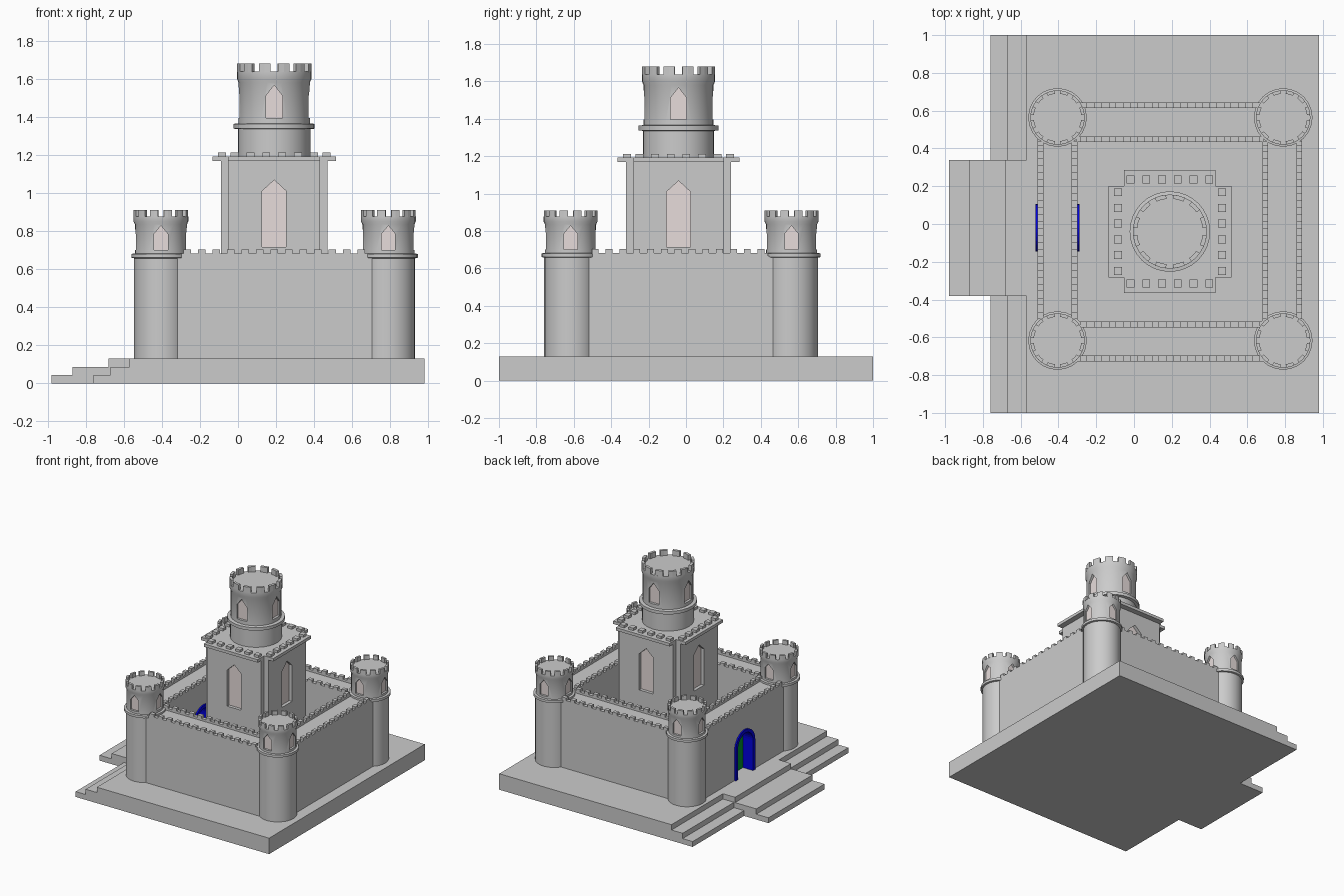
import bpy, bmesh
from math import pi, cos, sin
from mathutils import Matrix, Vector

if "Cube" in bpy.data.objects:
    bpy.data.objects.remove(bpy.data.objects["Cube"])


def material(name, col):
    m = bpy.data.materials.new(name)
    m.diffuse_color = (*col, 1)
    m.use_nodes = True
    m.node_tree.nodes["Principled BSDF"].inputs["Base Color"].default_value = m.diffuse_color
    return m


PINK = material("window_pink", (0.80, 0.72, 0.71))
BLUE = material("gate_blue", (0.0, 0.0, 0.75))
GREEN = material("door_green", (0.0, 0.30, 0.03))


def finish(name, bm, mat=None, smooth=False):
    bmesh.ops.recalc_face_normals(bm, faces=bm.faces)
    me = bpy.data.meshes.new(name)
    bm.to_mesh(me)
    bm.free()
    ob = bpy.data.objects.new(name, me)
    bpy.context.collection.objects.link(ob)
    if mat:
        me.materials.append(mat)
    if smooth:
        bpy.ops.object.select_all(action='DESELECT')
        ob.select_set(True)
        bpy.context.view_layer.objects.active = ob
        bpy.ops.object.shade_smooth_by_angle(angle=0.5)
    return ob


def prism(bm, pts, vec):
    """Extrude a closed 3D outline along vec."""
    a = [bm.verts.new(p) for p in pts]
    b = [bm.verts.new(Vector(p) + Vector(vec)) for p in pts]
    bm.faces.new(a)
    bm.faces.new(b[::-1])
    for i in range(len(a)):
        j = (i + 1) % len(a)
        bm.faces.new((a[i], a[j], b[j], b[i]))


def box(bm, x0, x1, y0, y1, z0, z1):
    prism(bm, [(x0, y0, z0), (x1, y0, z0), (x1, y1, z0), (x0, y1, z0)], (0, 0, z1 - z0))


def plus(bm, cx, cy, a, b, z0, z1):
    """Square with notched corners: reach a, arm half width b."""
    p = [(a, -b), (a, b), (b, b), (b, a), (-b, a), (-b, b), (-a, b), (-a, -b),
         (-b, -b), (-b, -a), (b, -a), (b, -b)]
    prism(bm, [(cx + x, cy + y, z0) for x, y in p], (0, 0, z1 - z0))


def cut(ob, cutter):
    cutter.hide_render = True
    cutter.hide_viewport = True
    cutter.display_type = 'WIRE'
    m = ob.modifiers.new("cut", 'BOOLEAN')
    m.operation = 'DIFFERENCE'
    m.solver = 'EXACT'
    m.object = cutter


def windows(ob, name, cx, cy, face, depth, hw, z0, z1, z2):
    """Pointed windows recessed into all four sides, each with a pane."""
    cutter, pane = bmesh.new(), bmesh.new()
    for k in range(4):
        R = Matrix.Translation((cx, cy, 0)) @ Matrix.Rotation(k * pi / 2, 4, 'Z')
        for bm, far, near, g in ((cutter, face - depth, face + .05, 0),
                                 (pane, face - depth - .01, face - depth + .004, .002)):
            w = hw + g
            prof = [(-w, z0 - g), (w, z0 - g), (w, z1), (0, z2 + g), (-w, z1)]
            prism(bm, [R @ Vector((u, -far, z)) for u, z in prof],
                  R.to_3x3() @ Vector((0, far - near, 0)))
    cut(ob, finish(name + "_window_cutter", cutter))
    finish(name + "_window_panes", pane, PINK)


def lathe(name, cx, cy, prof, n):
    bm = bmesh.new()
    rings = [[bm.verts.new((cx + r * cos(2 * pi * i / n), cy + r * sin(2 * pi * i / n), z))
              for i in range(n)] for r, z in prof]
    bm.faces.new(rings[0][::-1])
    bm.faces.new(rings[-1])
    for a, b in zip(rings, rings[1:]):
        for i in range(n):
            j = (i + 1) % n
            bm.faces.new((a[i], a[j], b[j], b[i]))
    return finish(name, bm, smooth=True)


def ring_merlons(name, cx, cy, r0, r1, z0, z1, n, frac=.6):
    bm = bmesh.new()
    for k in range(n):
        t = [2 * pi * (k + .5 + frac * s) / n for s in (-.5, 0, .5)]
        pts = [(r1, a) for a in t] + [(r0, a) for a in t[::-1]]
        prism(bm, [(cx + r * cos(a), cy + r * sin(a), z0) for r, a in pts], (0, 0, z1 - z0))
    finish(name, bm)


def row(bm, axis, s0, s1, c, t, z0, z1, n):
    """n merlons along an axis, centred on coordinate c, thickness t."""
    p = (s1 - s0) / n
    for i in range(n):
        a, b = s0 + p * (i + .25), s0 + p * (i + .75)
        if axis == 'x':
            box(bm, a, b, c - t / 2, c + t / 2, z0, z1)
        else:
            box(bm, c - t / 2, c + t / 2, a, b, z0, z1)


# Stepped platform with entrance stairs on the left
for i, (xs, xb) in enumerate(((-.98, -.76), (-.87, -.67), (-.68, -.57))):
    z0, z1 = i * .0433, (i + 1) * .0433
    bm = bmesh.new()
    out = [(xs, -.38), (xb, -.38), (xb, -1), (.98, -1), (.98, 1), (xb, 1), (xb, .34), (xs, .34)]
    prism(bm, [(x, y, z0) for x, y in out], (0, 0, z1 - z0))
    finish(f"platform_step_{i + 1}", bm)

# Curtain walls with parapets and merlons on both edges
XL, XR, YF, YB = -.405, .785, -.622, .538
H, T = .105, .03
for name, axis, c, s0, s1, n in (("front_wall", 'x', YF, XL, XR, 15), ("back_wall", 'x', YB, XL, XR, 15),
                                 ("gate_wall", 'y', XL, YF, YB, 15), ("right_wall", 'y', XR, YF, YB, 15)):
    bm, par = bmesh.new(), bmesh.new()
    if axis == 'x':
        box(bm, s0, s1, c - H, c + H, .12, .665)
    else:
        box(bm, c - H, c + H, s0, s1, .12, .665)
    for s in (-1, 1):
        k = c + s * (H - T / 2)
        # inner parapets stop at the courtyard corners
        e0, e1 = s0 + .1, s1 - .1
        if axis == 'x':
            box(par, e0, e1, k - T / 2, k + T / 2, .665, .682)
        else:
            box(par, k - T / 2, k + T / 2, e0, e1, .665, .682)
        row(par, axis, e0, e1, k, T, .682, .702, n - 2)
    wall = finish(name, bm)
    finish(name + "_parapet", par)
    if name == "gate_wall":
        gate_wall = wall


# Arched gate through the left wall
def arch(r, zs, z0):
    return [(-r, z0)] + [(-r * cos(pi * i / 16), zs + r * sin(pi * i / 16)) for i in range(17)] + [(r, z0)]


GY, ZS, Z0 = -.02, .375, .13
outer, inner = arch(.125, ZS, Z0), arch(.098, ZS, Z0)
for name, prof, x0, x1, mat in (("gate_cutter", arch(.115, ZS, .10), -.6, -.2, None),
                                ("gate_frame", outer + inner[::-1], -.522, -.288, BLUE),
                                ("gate_door", arch(.1, ZS, Z0), -.43, -.40, GREEN)):
    bm = bmesh.new()
    prism(bm, [(x0, GY + u, z) for u, z in prof], (x1 - x0, 0, 0))
    ob = finish(name, bm, mat)
    if name == "gate_cutter":
        cut(gate_wall, ob)

# Corner towers
for name, x, y in (("front_left_tower", -.405, -.617), ("front_right_tower", .79, -.617),
                   ("back_left_tower", -.405, .564), ("back_right_tower", .79, .564)):
    tw = lathe(name, x, y, [(.141, .12), (.141, .657), (.155, .66), (.155, .68), (.137, .682),
                            (.137, .835), (.144, .85), (.144, .876)], 24)
    windows(tw, name, x, y, .137, .022, .036, .70, .785, .828)
    ring_merlons(name + "_merlons", x, y, .126, .144, .874, .91, 12)

# Keep with notched corners and overhanging battlement
KX, KY = .19, -.04
bm = bmesh.new()
plus(bm, KX, KY, .28, .24, .12, 1.17)
windows(finish("keep", bm), "keep", KX, KY, .28, .03, .063, .715, 1.01, 1.068)
bm = bmesh.new()
plus(bm, KX, KY, .325, .242, 1.168, 1.192)
finish("keep_ledge", bm)
bm = bmesh.new()
for s in (-1, 1):
    row(bm, 'x', KX - .25, KX + .25, KY + s * .275, .042, 1.19, 1.212, 6)
    row(bm, 'y', KY - .25, KY + .25, KX + s * .275, .042, 1.19, 1.212, 6)
finish("keep_merlons", bm)

# Round top tower
tw = lathe("top_tower", KX, KY, [(.19, 1.18), (.19, 1.335), (.213, 1.338), (.213, 1.363), (.187, 1.366),
                                 (.187, 1.58), (.196, 1.60), (.196, 1.637)], 32)
windows(tw, "top_tower", KX, KY, .187, .025, .044, 1.395, 1.51, 1.566)
ring_merlons("top_tower_merlons", KX, KY, .174, .196, 1.635, 1.68, 12)
